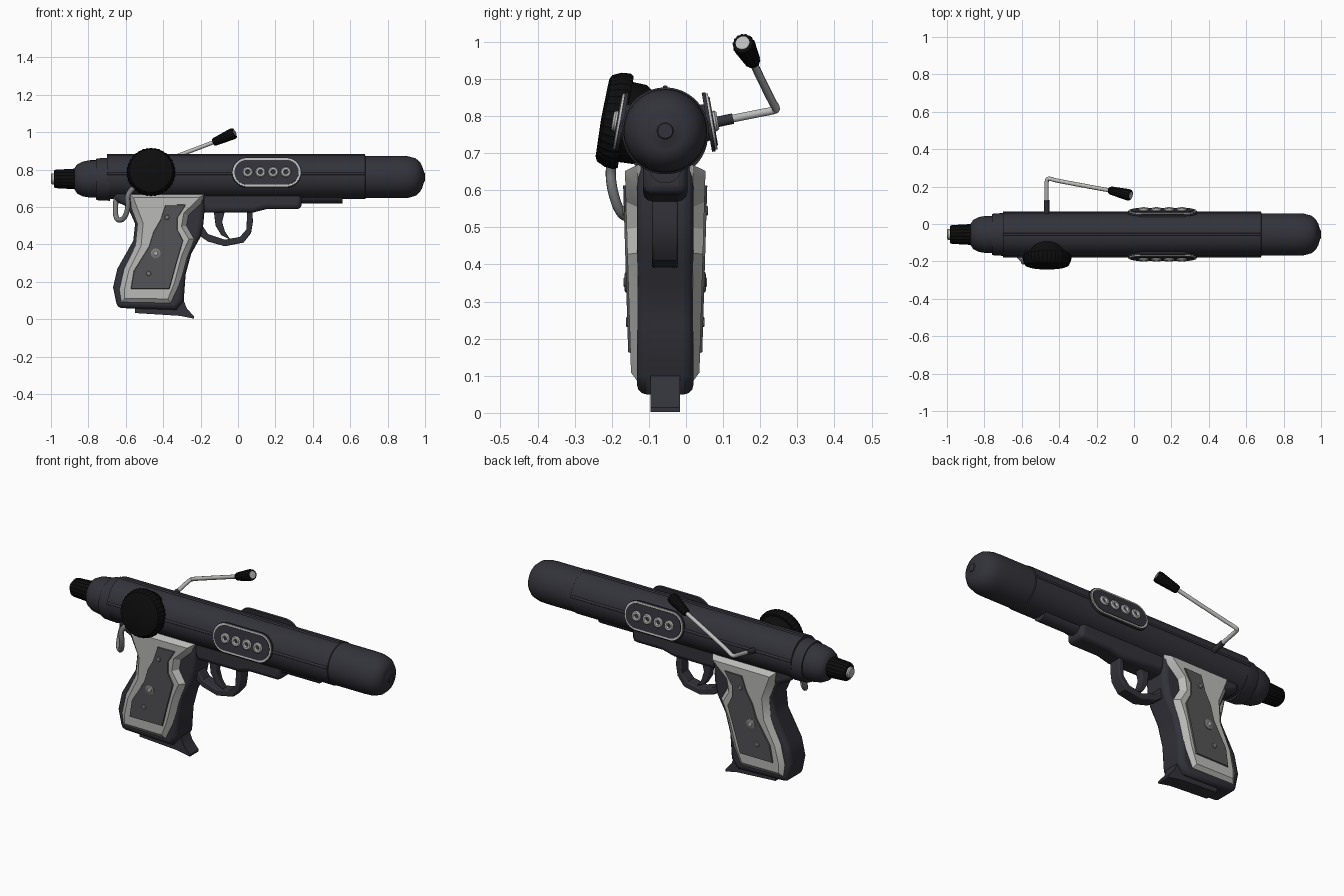
import bpy, bmesh, math
from mathutils import Matrix, Vector

if "Cube" in bpy.data.objects:
    bpy.data.objects.remove(bpy.data.objects["Cube"])

YC = -0.056                                   # centre plane of the body
MIRROR = Matrix.Translation((0, 2 * YC, 0)) @ Matrix.Scale(-1, 4, (0, 1, 0))


def material(name, r, g, b):
    m = bpy.data.materials.new(name)
    m.use_nodes = True
    m.diffuse_color = (r, g, b, 1)
    m.node_tree.nodes["Principled BSDF"].inputs["Base Color"].default_value = (r, g, b, 1)
    return m


GUNMETAL = material("dark gunmetal", 0.032, 0.032, 0.042)
BLACK = material("black rubber", 0.004, 0.004, 0.004)
SILVER = material("silver", 0.5, 0.5, 0.49)
GREY = material("grip grey", 0.09, 0.09, 0.095)
STEEL = material("dull steel", 0.2, 0.2, 0.2)


def finish(name, bm, mat, angle=35):
    bmesh.ops.remove_doubles(bm, verts=bm.verts, dist=1e-5)
    bmesh.ops.recalc_face_normals(bm, faces=bm.faces)
    me = bpy.data.meshes.new(name)
    bm.to_mesh(me)
    bm.free()
    me.materials.append(mat)
    me.shade_smooth()
    me.set_sharp_from_angle(angle=math.radians(angle))
    ob = bpy.data.objects.new(name, me)
    bpy.context.collection.objects.link(ob)
    return ob


def lathe(name, profile, origin, axis, mat, seg=48, flute=1.0):
    """Revolve (radius, distance) points about an axis; flute notches every other step."""
    bm = bmesh.new()
    turn = Vector(axis).to_track_quat('Z', 'Y')
    rings = []
    for r, t in profile:
        ring = []
        for i in range(seg):
            a = math.tau * i / seg
            k = r * (flute if i % 2 else 1)
            ring.append(bm.verts.new(Vector(origin) + turn @ Vector((k * math.cos(a), k * math.sin(a), t))))
        rings.append(ring)
    for a, b in zip(rings, rings[1:]):
        for i in range(seg):
            j = (i + 1) % seg
            bm.faces.new((a[i], a[j], b[j], b[i]))
    return finish(name, bm, mat)


def prism(name, outline, half, mat, bevel=0.0):
    """Side outline in x and z, extruded evenly about the centre plane."""
    bm = bmesh.new()
    face = bm.faces.new([bm.verts.new((x, YC - half, z)) for x, z in outline])
    new = bmesh.ops.extrude_face_region(bm, geom=[face])["geom"]
    bmesh.ops.translate(bm, verts=[v for v in new if isinstance(v, bmesh.types.BMVert)], vec=(0, 2 * half, 0))
    ob = finish(name, bm, mat)
    if bevel:
        mod = ob.modifiers.new("rounded edges", 'BEVEL')
        mod.width, mod.segments = bevel, 3
        mod.limit_method, mod.angle_limit = 'ANGLE', math.radians(60)
    return ob


def tube(name, points, radius, mat, smooth=True):
    cu = bpy.data.curves.new(name, 'CURVE')
    cu.dimensions, cu.bevel_depth, cu.bevel_resolution = '3D', radius, 3
    cu.use_fill_caps = True
    sp = cu.splines.new('NURBS' if smooth else 'POLY')
    sp.points.add(len(points) - 1)
    for p, co in zip(sp.points, points):
        p.co = (*co, 1)
    if smooth:
        sp.use_endpoint_u, sp.order_u = True, 3
    cu.materials.append(mat)
    ob = bpy.data.objects.new(name, cu)
    bpy.context.collection.objects.link(ob)
    return ob


# Barrel, rear collar, rear cap and knob
lathe("barrel", [(0, -0.7), (0.117, -0.7), (0.117, 0.68), (0.113, 0.683), (0.113, 0.87), (0.111, 0.91),
                 (0.1, 0.95), (0.08, 0.973), (0.056, 0.986), (0.052, 0.986), (0.022, 0.997),
                 (0.02, 1.0), (0, 1.0)], (0, YC, 0.76), (1, 0, 0), GUNMETAL, 64)
lathe("rear_collar", [(0, -0.76), (0.108, -0.76), (0.112, -0.75), (0.115, -0.685), (0, -0.685)],
      (0, YC, 0.748), (1, 0, 0), GUNMETAL, 64)
lathe("rear_cap", [(0, -0.875), (0.055, -0.875), (0.078, -0.86), (0.093, -0.83), (0.1, -0.79), (0.1, -0.74)],
      (0, YC, 0.75), (1, 0, 0), GUNMETAL, 64)
lathe("rear_knob", [(0, -0.985), (0.044, -0.985), (0.05, -0.975), (0.056, -0.87), (0, -0.87)],
      (0, YC, 0.75), (1, 0, 0), BLACK, 36, 0.93)
lathe("knob_cap", [(0, -1.0), (0.024, -1.0), (0.03, -0.994), (0.03, -0.98)], (0, YC, 0.75), (1, 0, 0), SILVER, 24)

# Raised ribs along the barrel
for name, y, z in (("top_rib", 0, 0.116), ("right_rib", -0.115, 0.018), ("left_rib", 0.115, 0.018)):
    tube(name, [(-0.7, YC + y, 0.76 + z), (0.68, YC + y, 0.76 + z)], 0.007, GUNMETAL, False)

# Frame under the barrel
prism("frame", [(-0.25, 0.69), (-0.18, 0.57), (0.08, 0.57), (0.15, 0.588), (0.34, 0.588), (0.34, 0.69)],
      0.06, GUNMETAL, 0.025)
lathe("spring_housing", [(0, 0), (0.045, 0), (0.045, 0.36), (0, 0.36)], (0.2, YC, 0.664), (1, 0, 0), GUNMETAL, 32)
prism("trigger_guard", [(0.075, 0.6), (0.08, 0.52), (0.07, 0.46), (0.03, 0.41), (-0.07, 0.39), (-0.16, 0.415),
                        (-0.24, 0.47), (-0.19, 0.5), (-0.16, 0.455), (-0.07, 0.425), (0.01, 0.44),
                        (0.045, 0.48), (0.05, 0.6)], 0.035, GUNMETAL, 0.006)
prism("trigger", [(-0.13, 0.58), (-0.12, 0.5), (-0.09, 0.45), (-0.04, 0.425), (-0.07, 0.47), (-0.085, 0.52),
                  (-0.07, 0.58)], 0.02, GUNMETAL, 0.005)

# Grip core and magazine foot
prism("grip_core", [(-0.66, 0.69), (-0.665, 0.635), (-0.59, 0.6), (-0.55, 0.51), (-0.56, 0.42), (-0.645, 0.27),
                    (-0.668, 0.17), (-0.645, 0.06), (-0.33, 0.05), (-0.29, 0.1), (-0.28, 0.24), (-0.25, 0.35),
                    (-0.2, 0.44), (-0.185, 0.51), (-0.18, 0.57), (-0.18, 0.69)], 0.076, GUNMETAL, 0.025)
prism("magazine_foot", [(-0.55, 0.07), (-0.55, 0.033), (-0.31, 0.018), (-0.235, 0.003), (-0.235, 0.014),
                        (-0.275, 0.06), (-0.29, 0.1), (-0.36, 0.1)], 0.04, GUNMETAL)

# Side panels of the grip
SILVER_EDGE = [(-0.58, 0.668), (-0.18, 0.668), (-0.2, 0.615), (-0.265, 0.555), (-0.275, 0.5), (-0.235, 0.43),
               (-0.275, 0.33), (-0.315, 0.18), (-0.36, 0.085), (-0.625, 0.09), (-0.635, 0.16), (-0.61, 0.27),
               (-0.545, 0.4), (-0.535, 0.51), (-0.57, 0.6)]
GREY_EDGE = [(-0.39, 0.615), (-0.275, 0.615), (-0.32, 0.54), (-0.32, 0.48), (-0.29, 0.42), (-0.325, 0.3),
             (-0.365, 0.16), (-0.575, 0.16), (-0.56, 0.26), (-0.48, 0.39), (-0.455, 0.47), (-0.42, 0.53)]


def panel(name, outline, inner, outer, inset, mat, left):
    """Plate on the grip side with a sloped rim, leaning outward towards the top."""
    bm = bmesh.new()
    face = bm.faces.new([bm.verts.new((x, YC - inner, z)) for x, z in outline])
    new = bmesh.ops.extrude_face_region(bm, geom=[face])["geom"]
    cap = [f for f in new if isinstance(f, bmesh.types.BMFace)]
    bmesh.ops.translate(bm, verts=cap[0].verts, vec=(0, -0.01, 0))
    bmesh.ops.recalc_face_normals(bm, faces=bm.faces)
    bmesh.ops.inset_region(bm, faces=cap, thickness=inset)
    for v in cap[0].verts:
        v.co.y = YC - outer - 0.03 * (v.co.z - 0.3)
    if left:
        bm.transform(MIRROR)
    finish(name, bm, mat, 20)


for side, s in (("right", -1), ("left", 1)):
    left = s > 0
    panel(side + "_grip_panel", SILVER_EDGE, 0.065, 0.098, 0.028, SILVER, left)
    panel(side + "_grip_inlay", GREY_EDGE, 0.08, 0.104, 0.006, GREY, left)
    for part, x, z, r, mat in (("top_screw", -0.38, 0.545, 0.013, STEEL), ("medallion", -0.44, 0.352, 0.027, STEEL),
                               ("medallion_boss", -0.44, 0.352, 0.013, SILVER),
                               ("bottom_screw", -0.478, 0.245, 0.013, STEEL)):
        d = 0.108 + 0.03 * (z - 0.3) + (0.003 if mat == SILVER else 0)
        lathe(side + "_" + part, [(r, d - 0.02), (r, d - 0.002), (r * 0.8, d), (0, d)],
              (x, YC, z), (0, s, 0), mat, 20)

# Tilted oval light plates on both sides of the barrel
def oval(name, r, low, high, mat, left):
    bm = bmesh.new()
    pts = []
    for i in range(32):
        a = math.tau * (i + 0.5) / 32
        pts.append((math.copysign(0.105, math.cos(a)) + r * math.cos(a), r * math.sin(a)))
    face = bm.faces.new([bm.verts.new((x, u, low)) for x, u in pts])
    new = bmesh.ops.extrude_face_region(bm, geom=[face])["geom"]
    bmesh.ops.translate(bm, verts=[v for v in new if isinstance(v, bmesh.types.BMVert)], vec=(0, 0, high - low))
    # lean the plate so its face looks slightly upward
    bm.transform(Matrix.Translation((0.153, YC, 0.763)) @ Matrix.Rotation(math.radians(80), 4, 'X'))
    if left:
        bm.transform(MIRROR)
    finish(name, bm, mat)


TILT = math.radians(10)
for side, s in (("right", -1), ("left", 1)):
    left = s > 0
    out = Vector((0, s * math.cos(TILT), math.sin(TILT)))
    oval(side + "_light_mount", 0.05, 0.08, 0.118, GUNMETAL, left)
    oval(side + "_light_back", 0.081, 0.114, 0.124, GUNMETAL, left)
    oval(side + "_light_rim", 0.077, 0.118, 0.13, SILVER, left)
    oval(side + "_light_face", 0.067, 0.124, 0.133, GUNMETAL, left)
    for i in range(4):
        lathe(f"{side}_light_{i + 1}", [(0.028, 0.125), (0.028, 0.138), (0.023, 0.144), (0.014, 0.144),
                                        (0.01, 0.138), (0.01, 0.125)],
              (0.052 + 0.068 * i, YC, 0.763), out, SILVER, 24)

# Side dial with a notched edge
DIAL = (-0.465, YC, 0.765)
DIAL_OUT = (0, -math.cos(TILT), math.sin(TILT))
lathe("dial_mount", [(0, 0.05), (0.095, 0.05), (0.108, 0.07), (0.11, 0.12)], DIAL, DIAL_OUT, BLACK)
lathe("dial", [(0, 0.108), (0.125, 0.108), (0.131, 0.118), (0.129, 0.142), (0.118, 0.166), (0.105, 0.172),
               (0, 0.175)], DIAL, DIAL_OUT, BLACK, 72, 0.97)

# Cable loop at the back of the grip
tube("cable_loop", [(-0.56, -0.19, 0.7), (-0.595, -0.205, 0.67), (-0.585, -0.2, 0.6), (-0.61, -0.175, 0.53),
                    (-0.655, -0.14, 0.53), (-0.655, -0.11, 0.62), (-0.65, -0.09, 0.67)], 0.014, STEEL)

# Bent aerial with a black tip
tube("aerial_socket", [(-0.467, 0.04, 0.775), (-0.467, 0.127, 0.793)], 0.015, GUNMETAL, False)
tube("aerial_rod", [(-0.467, 0.12, 0.792), (-0.467, 0.2, 0.808), (-0.467, 0.237, 0.815), (-0.455, 0.245, 0.82),
                    (-0.42, 0.232, 0.837), (-0.12, 0.178, 0.95)], 0.011, SILVER)
start, end = Vector((-0.132, 0.181, 0.945)), Vector((-0.018, 0.153, 0.996))
length = (end - start).length
lathe("aerial_tip", [(0, 0), (0.018, 0), (0.022, 0.01), (0.031, length - 0.015), (0.028, length), (0, length)],
      start, end - start, BLACK, 28, 0.93)
lathe("aerial_tip_cap", [(0.019, length - 0.01), (0.019, length + 0.003), (0, length + 0.004)],
      start, end - start, SILVER, 20)
